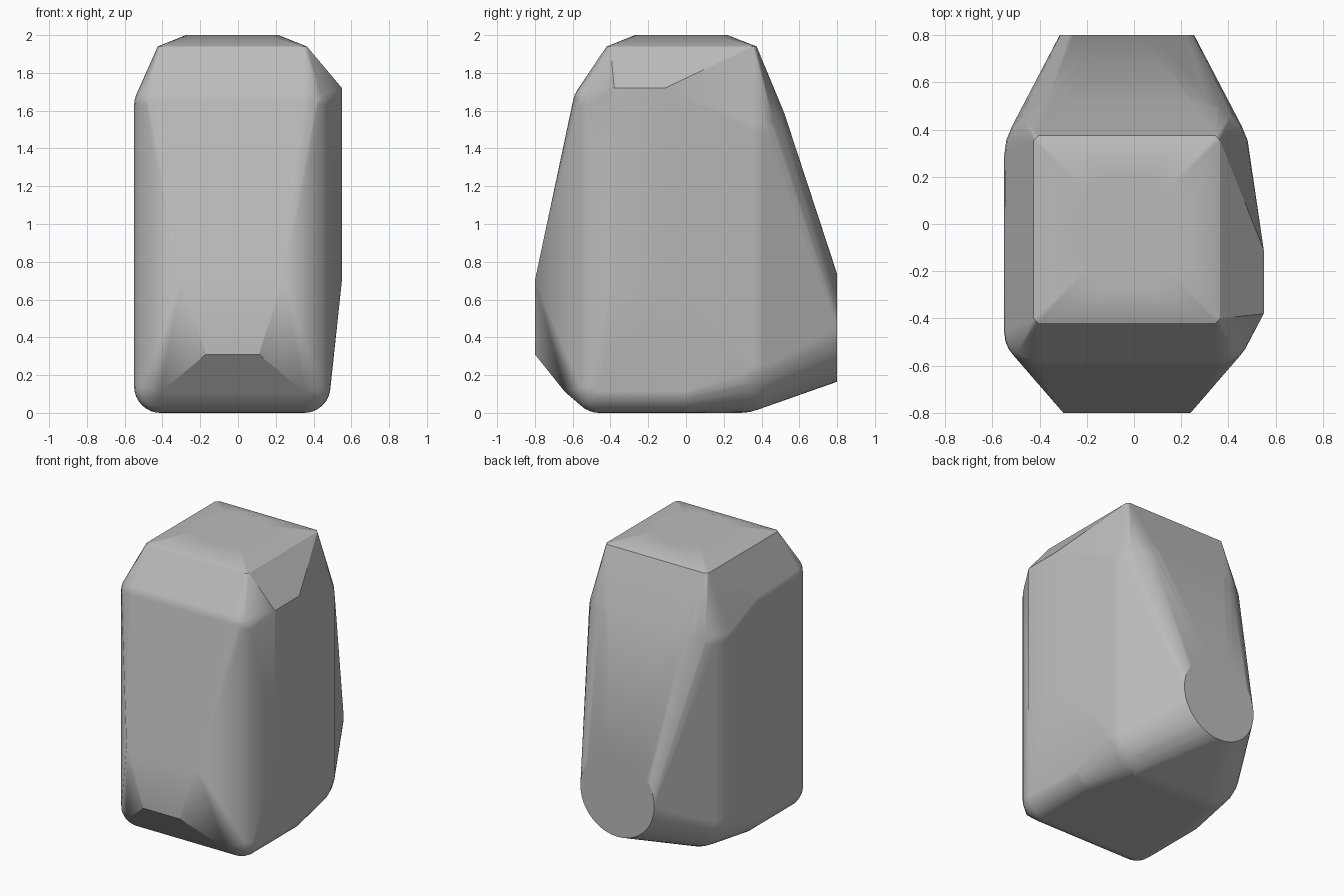
import bpy, bmesh, math
from mathutils import Vector

cube = bpy.data.objects.get("Cube")
if cube:
    bpy.data.objects.remove(cube, do_unlink=True)

CX = -0.03          # centre line of the body
points = []


def ball(center, radius):
    """Points of a sphere that rounds one corner."""
    b = bmesh.new()
    bmesh.ops.create_uvsphere(b, u_segments=24, v_segments=16, radius=radius)
    points.extend(v.co + Vector(center) for v in b.verts)
    b.free()


def disc(center, radius, axis, steps):
    """Ring of points around the given axis (y or z)."""
    for i in range(steps):
        a = 2 * math.pi * i / steps
        u, v = radius * math.cos(a), radius * math.sin(a)
        offset = Vector((u, 0, v)) if axis == "y" else Vector((u, v, 0))
        points.append(Vector(center) + offset)


for side in (-1, 1):
    # Tightly rounded front half of the body
    for y in (-0.46, 0.0):
        for z in (0.14, 1.63):
            ball((CX + side * 0.38, y, z), 0.14)
    # Softly rounded rear corners
    for z in (0.25, 1.49):
        ball((CX + side * 0.27, 0.29, z), 0.25)

# Top rim with clipped corners, and the slightly raised crown
C = 0.02
for sx in (-1, 1):
    for sy in (-1, 1):
        for dx, dy in ((C, 0), (0, C)):
            points.append(Vector((CX + sx * (0.395 - dx), -0.023 + sy * (0.397 - dy), 1.94)))
disc((CX, -0.025, 2.0), 0.245, "z", 32)

# Front snout: upper ledge, lower ledge and toe edge
for half, y, z in ((0.27, -0.8, 0.70), (0.14, -0.8, 0.31), (0.38, -0.64, 0.11)):
    points += [Vector((CX + s * half, y, z)) for s in (-1, 1)]

# Round rear port
disc((CX, 0.8, 0.45), 0.285, "y", 48)

# Flat pad on the left side
points += [Vector((0.55, y, z)) for y in (-0.38, -0.11) for z in (0.70, 1.72)]

# Wrap all parts in one tight shell
bm = bmesh.new()
for p in points:
    bm.verts.new(p)
hull = bmesh.ops.convex_hull(bm, input=bm.verts)
loose = {g for g in hull["geom_interior"] + hull["geom_unused"] if isinstance(g, bmesh.types.BMVert)}
bmesh.ops.delete(bm, geom=list(loose), context="VERTS")
bmesh.ops.dissolve_limit(bm, angle_limit=math.radians(0.5), verts=bm.verts, edges=bm.edges)
bmesh.ops.recalc_face_normals(bm, faces=bm.faces)

mesh = bpy.data.meshes.new("shell")
bm.to_mesh(mesh)
bm.free()
shell = bpy.data.objects.new("shell", mesh)
bpy.context.collection.objects.link(shell)

grey = bpy.data.materials.new("plain grey")
grey.use_nodes = True
colour = (0.5, 0.5, 0.5, 1)
grey.diffuse_color = colour
grey.node_tree.nodes["Principled BSDF"].inputs["Base Color"].default_value = colour
mesh.materials.append(grey)

# Smooth the rounded corners while the broad panels stay flat
bpy.context.view_layer.objects.active = shell
shell.select_set(True)
bpy.ops.object.shade_smooth_by_angle(angle=math.radians(22))
weighted = shell.modifiers.new("flat panels", "WEIGHTED_NORMAL")
weighted.weight = 100
weighted.keep_sharp = True
